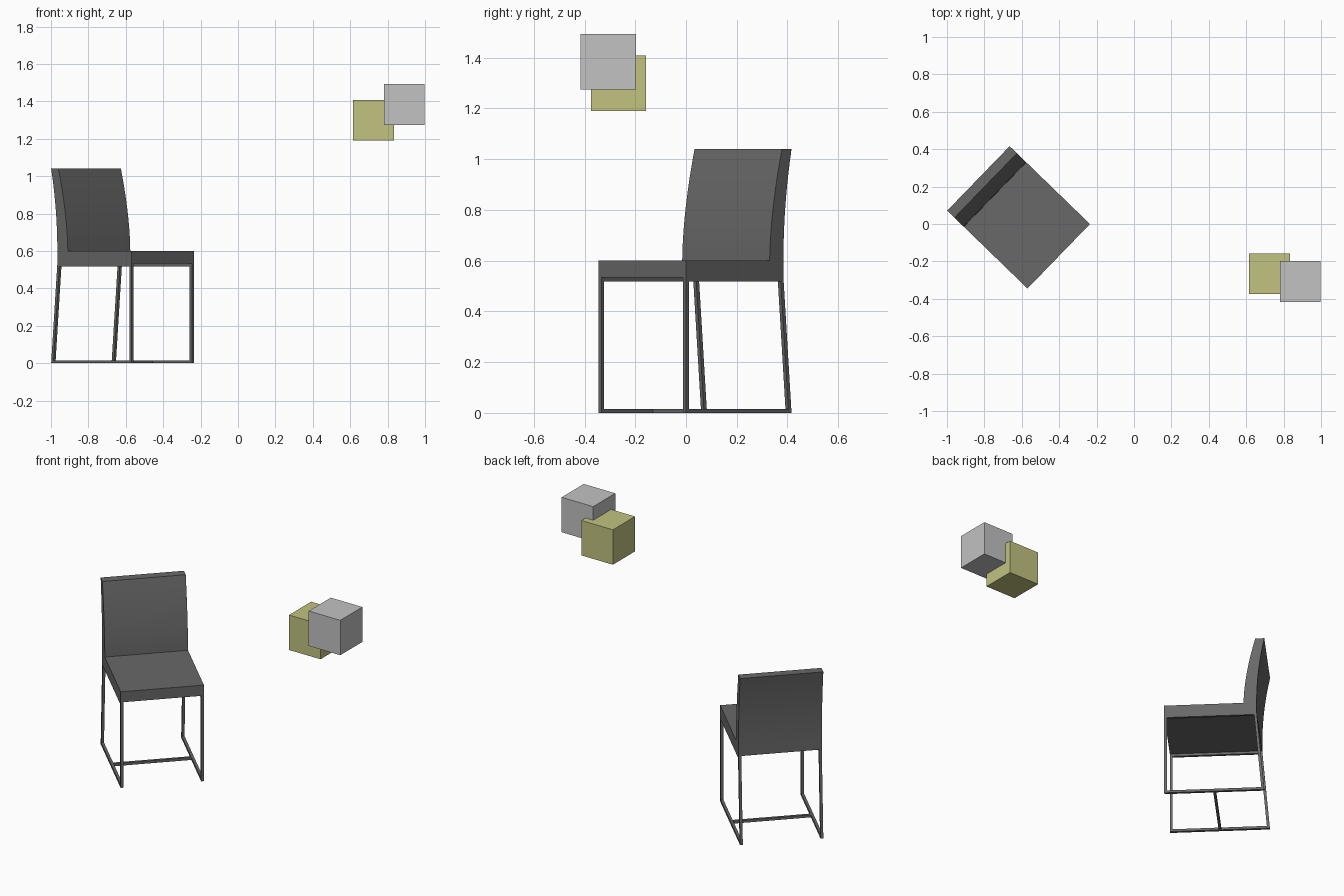
import bpy, bmesh, math
from mathutils import Matrix, Vector

default = bpy.data.objects.get("Cube")
if default:
    bpy.data.objects.remove(default, do_unlink=True)


def material(name, rgb):
    mat = bpy.data.materials.new(name)
    mat.use_nodes = True
    mat.diffuse_color = (*rgb, 1)
    mat.node_tree.nodes["Principled BSDF"].inputs["Base Color"].default_value = (*rgb, 1)
    return mat


charcoal = material("charcoal", (0.14, 0.14, 0.14))
light_grey = material("light grey", (0.54, 0.54, 0.54))
olive = material("olive", (0.54, 0.54, 0.22))

# Chair frame of reference: origin at the middle of the front edge, y towards the back
PLACE = Matrix.Translation((-0.4025, -0.1725, 0)) @ Matrix.Rotation(math.radians(45.9), 4, "Z")
HALF = 0.24    # half the chair width
TUBE = 0.016   # frame tube thickness
SEAT_BOTTOM, SEAT_TOP, BACK_TOP = 0.534, 0.6, 1.04


def finish(bm, name, mat, matrix=Matrix()):
    bmesh.ops.recalc_face_normals(bm, faces=bm.faces)
    mesh = bpy.data.meshes.new(name)
    bm.to_mesh(mesh)
    bm.free()
    mesh.materials.append(mat)
    obj = bpy.data.objects.new(name, mesh)
    obj.matrix_world = matrix
    bpy.context.collection.objects.link(obj)
    return obj


def box(name, mat, low, high, matrix=Matrix()):
    low, high = Vector(low), Vector(high)
    bm = bmesh.new()
    bmesh.ops.create_cube(bm, size=1)
    bmesh.ops.scale(bm, vec=high - low, verts=bm.verts)
    bmesh.ops.translate(bm, vec=(low + high) / 2, verts=bm.verts)
    return finish(bm, name, mat, matrix)


def extrude_x(bm, faces, width):
    out = bmesh.ops.extrude_face_region(bm, geom=faces)
    moved = [v for v in out["geom"] if isinstance(v, bmesh.types.BMVert)]
    bmesh.ops.translate(bm, vec=(width, 0, 0), verts=moved)


# Seat and curved back as one side profile
STEPS = 10
rise = [i / STEPS for i in range(STEPS + 1)]
height = BACK_TOP - SEAT_TOP
back_curve = [(0.552 + 0.046 * t * t, SEAT_TOP + height * t) for t in rise]
front_curve = [(0.474 + 0.07 * t ** 1.7, SEAT_TOP + height * t) for t in rise]
profile = [(0, SEAT_TOP), (0, SEAT_BOTTOM), (0.552, SEAT_BOTTOM)] + back_curve + front_curve[::-1]
bm = bmesh.new()
side = bm.faces.new([bm.verts.new((-HALF, y, z)) for y, z in profile])
extrude_x(bm, [side], 2 * HALF)
seat = finish(bm, "seat_and_back", charcoal, PLACE)
bpy.ops.object.select_all(action="DESELECT")
seat.select_set(True)
bpy.context.view_layer.objects.active = seat
bpy.ops.object.shade_smooth_by_angle(angle=math.radians(30))

# Side frames: closed tube loops with an upright front leg and a raked back leg
outer = [(0, 0), (0.598, 0), (0.552, SEAT_BOTTOM), (0, SEAT_BOTTOM)]
inner = [(TUBE, TUBE), (0.580, TUBE), (0.537, SEAT_BOTTOM - TUBE), (TUBE, SEAT_BOTTOM - TUBE)]
for name, x in (("right_frame", -HALF), ("left_frame", HALF - TUBE)):
    bm = bmesh.new()
    a, b = [[bm.verts.new((x, y, z)) for y, z in loop] for loop in (outer, inner)]
    ring = [bm.faces.new((a[i], a[i - 1], b[i - 1], b[i])) for i in range(4)]
    extrude_x(bm, ring, TUBE)
    finish(bm, name, charcoal, PLACE)

# Floor crossbar between the frames
box("crossbar", charcoal, (TUBE - HALF, 0.292, 0), (HALF - TUBE, 0.292 + TUBE, TUBE), PLACE)

# Two overlapping floating cubes
box("olive_cube", olive, (0.615, -0.375, 1.19), (0.833, -0.157, 1.408))
box("grey_cube", light_grey, (0.78, -0.416, 1.275), (0.998, -0.198, 1.493))
